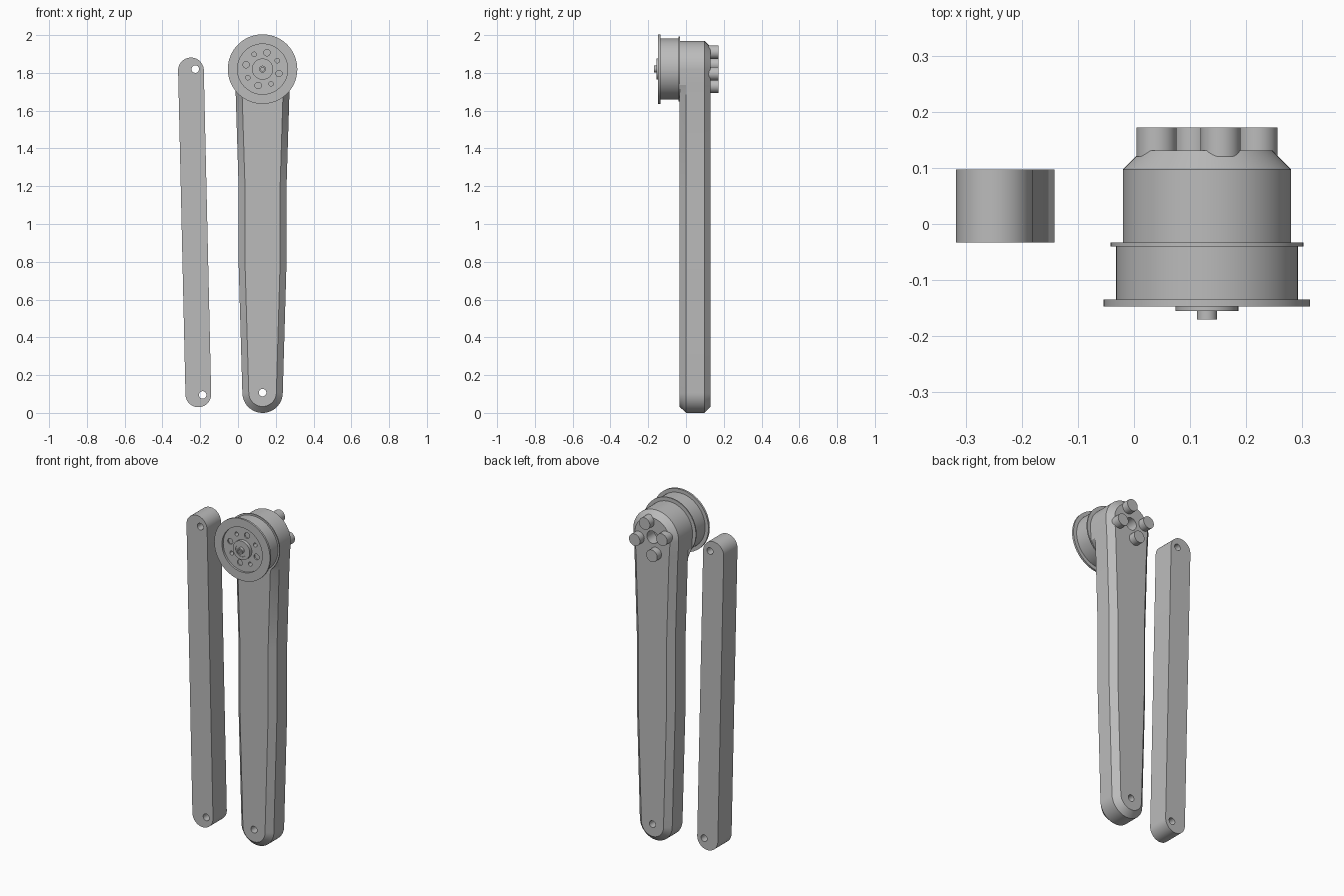
import bpy, bmesh
from math import sin, cos, pi, radians

if "Cube" in bpy.data.objects:
    bpy.data.objects.remove(bpy.data.objects["Cube"], do_unlink=True)

grey = bpy.data.materials.new("machined grey")
grey.use_nodes = True
grey.diffuse_color = (0.5, 0.5, 0.5, 1)
grey.node_tree.nodes["Principled BSDF"].inputs["Base Color"].default_value = (0.5, 0.5, 0.5, 1)

AXLE_X, AXLE_Z = 0.13, 1.82


def finish(name, bm):
    bmesh.ops.remove_doubles(bm, verts=bm.verts, dist=1e-5)
    bmesh.ops.recalc_face_normals(bm, faces=bm.faces)
    mesh = bpy.data.meshes.new(name)
    bm.to_mesh(mesh)
    bm.free()
    mesh.materials.append(grey)
    obj = bpy.data.objects.new(name, mesh)
    bpy.context.collection.objects.link(obj)
    return obj


def loft(name, loops, caps=True):
    """Skin a row of closed loops that share a vertex count."""
    bm = bmesh.new()
    rings = [[bm.verts.new(p) for p in loop] for loop in loops]
    for a, b in zip(rings, rings[1:]):
        for i in range(len(a)):
            j = (i + 1) % len(a)
            bm.faces.new((a[i], a[j], b[j], b[i]))
    if caps:
        bm.faces.new(rings[0])
        bm.faces.new(rings[-1])
    return finish(name, bm)


def circle(x, z, r, y, sides):
    return [(x + r * cos(2 * pi * i / sides), y, z + r * sin(2 * pi * i / sides))
            for i in range(sides)]


def cylinder(name, x, z, r, y0, y1, sides=32):
    return loft(name, [circle(x, z, r, y, sides) for y in (y0, y1)])


def around_axle(radius, degrees):
    a = radians(degrees)
    return AXLE_X + radius * cos(a), AXLE_Z + radius * sin(a)


def activate(obj):
    bpy.ops.object.select_all(action="DESELECT")
    obj.select_set(True)
    bpy.context.view_layer.objects.active = obj


def cut(obj, cutters):
    for cutter in cutters:
        cutter.hide_render = True
        mod = obj.modifiers.new("hole", "BOOLEAN")
        mod.operation = "DIFFERENCE"
        mod.solver = "EXACT"
        mod.object = cutter
        activate(obj)
        bpy.ops.object.modifier_apply(modifier=mod.name)
        bpy.data.objects.remove(cutter, do_unlink=True)


def smooth(obj):
    activate(obj)
    bpy.ops.object.shade_smooth_by_angle(angle=radians(25))


def arm_outline(y, inset, top_inset):
    """Tapered outline with round ends; the top may keep its full width."""
    n = 32
    side = [(0.145, 1.735, top_inset), (0.142, 1.68, inset),
            (0.127, 1.2, inset), (0.127, 0.8, inset)]
    pts = [(AXLE_X + (0.15 - top_inset) * cos(pi * i / n), y,
            AXLE_Z + (0.15 - top_inset) * sin(pi * i / n)) for i in range(n + 1)]
    pts += [(AXLE_X - w + o, y, z) for w, z, o in side]
    pts += [(AXLE_X - (0.107 - inset) * cos(pi * i / n), y,
             0.107 - (0.107 - inset) * sin(pi * i / n)) for i in range(n + 1)]
    pts += [(AXLE_X + w - o, y, z) for w, z, o in reversed(side)]
    return pts


# Main arm: chamfered both sides, full width behind the pulley
arm = loft("main_arm", [arm_outline(-0.035, 0.034, 0), arm_outline(0, 0, 0),
                        arm_outline(0.097, 0, 0), arm_outline(0.131, 0.034, 0.034)])
cut(arm, [cylinder("pivot_cutter", AXLE_X, 0.107, 0.02, -0.2, 0.2),
          cylinder("axle_cutter", AXLE_X, AXLE_Z, 0.037, 0.06, 0.2)])
smooth(arm)

# Pulley: turned profile of radius and depth, from shaft tip to rear flange
profile = [(0, -0.17), (0.018, -0.17), (0.018, -0.152), (0.037, -0.152),
           (0.037, -0.155), (0.056, -0.155), (0.056, -0.135), (0.133, -0.135),
           (0.133, -0.147), (0.184, -0.147), (0.184, -0.135), (0.162, -0.135),
           (0.162, -0.04), (0.172, -0.04), (0.172, -0.033), (0, -0.033)]
bm_loops = [circle(AXLE_X, AXLE_Z, max(r, 0.0005), y, 64) for r, y in profile]
pulley = loft("pulley", bm_loops)
cutters = [cylinder("socket_cutter", AXLE_X, AXLE_Z, 0.011, -0.2, -0.155, 6)]
for k in range(4):
    cutters.append(cylinder("small_hole", *around_axle(0.09, 30 + 90 * k), 0.012, -0.2, -0.1, 20))
    cutters.append(cylinder("bolt_seat", *around_axle(0.09, 75 + 90 * k), 0.017, -0.2, -0.127, 20))
cut(pulley, cutters)
smooth(pulley)

# Rear pegs
for k in range(4):
    smooth(cylinder(f"rear_peg_{k + 1}", *around_axle(0.093, 75 + 90 * k), 0.036, 0.12, 0.172))

# Side link: slightly leaning bar with round ends
n = 32
bar = []
for y in (-0.033, 0.097):
    bar.append([(-0.249 + 0.068 * cos(pi * i / n), y, 1.813 + 0.068 * sin(pi * i / n))
                for i in range(n + 1)] +
               [(-0.21 - 0.068 * cos(pi * i / n), y, 0.098 - 0.068 * sin(pi * i / n))
                for i in range(n + 1)])
link = loft("side_link", bar)
cut(link, [cylinder("link_top_cutter", -0.226, 1.82, 0.02, -0.2, 0.2),
           cylinder("link_bottom_cutter", -0.187, 0.095, 0.02, -0.2, 0.2)])
smooth(link)
